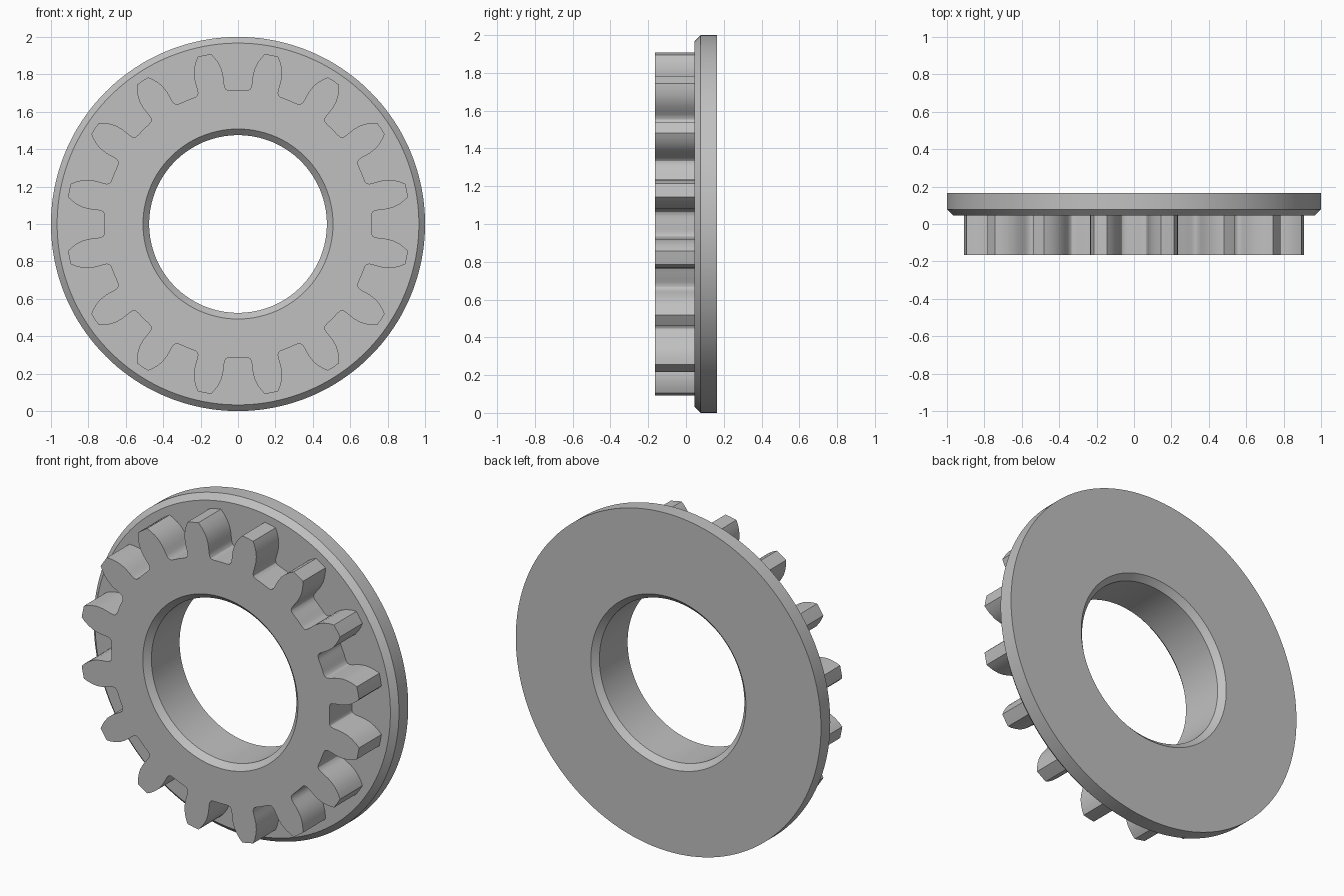
import bpy, bmesh, math

cube = bpy.data.objects.get("Cube")
if cube:
    bpy.data.objects.remove(cube, do_unlink=True)

TEETH = 16
PITCH = 360 / TEETH
FRONT, STEP, BACK = -0.165, 0.045, 0.165
BORE, BEVEL = 0.475, 0.033

# Half a tooth: degrees from the gap centre, radius
half = [(0, .715), (1.5, .715), (3, .715), (4.3, .717), (5, .722), (5.5, .733),
        (5.65, .75), (5.6, .775), (5.75, .805), (6.2, .84), (7, .87),
        (8, .898), (9, .92)]
half = [(max(a, 5.52 + i * .02) if 5 < i < 8 else a, r) for i, (a, r) in enumerate(half)]
tooth = half + [(PITCH / 2, .92)] + [(PITCH - a, r) for a, r in half[:0:-1]]
outline = [(math.radians(a + k * PITCH), r) for k in range(TEETH) for a, r in tooth]


def ring(radius, y):
    """One loop around the axis; no radius means the toothed outline."""
    return [((radius or r) * math.sin(a), y, 1 + (radius or r) * math.cos(a))
            for a, r in outline]


# Closed cross-section swept around the axis: flange, gear, bore
section = [(1, BACK), (1, STEP + BEVEL), (1 - BEVEL, STEP),
           (None, STEP), (None, FRONT),
           (BORE + BEVEL, FRONT), (BORE, FRONT + BEVEL),
           (BORE, BACK - BEVEL), (BORE + BEVEL, BACK)]

bm = bmesh.new()
loops = [[bm.verts.new(p) for p in ring(*s)] for s in section]
n = len(outline)
for k, loop in enumerate(loops):
    nxt = loops[(k + 1) % len(loops)]
    for i in range(n):
        j = (i + 1) % n
        bm.faces.new((loop[i], loop[j], nxt[j], nxt[i]))
bmesh.ops.recalc_face_normals(bm, faces=bm.faces)
mesh = bpy.data.meshes.new("flanged_gear")
bm.to_mesh(mesh)
bm.free()

# Plain grey metal
grey = bpy.data.materials.new("grey_metal")
grey.use_nodes = True
colour = (.53, .53, .53, 1)
grey.diffuse_color = colour
grey.node_tree.nodes["Principled BSDF"].inputs["Base Color"].default_value = colour
mesh.materials.append(grey)

gear = bpy.data.objects.new("flanged_gear", mesh)
bpy.context.collection.objects.link(gear)
bpy.context.view_layer.objects.active = gear
gear.select_set(True)
bpy.ops.object.shade_smooth_by_angle(angle=math.radians(28))
